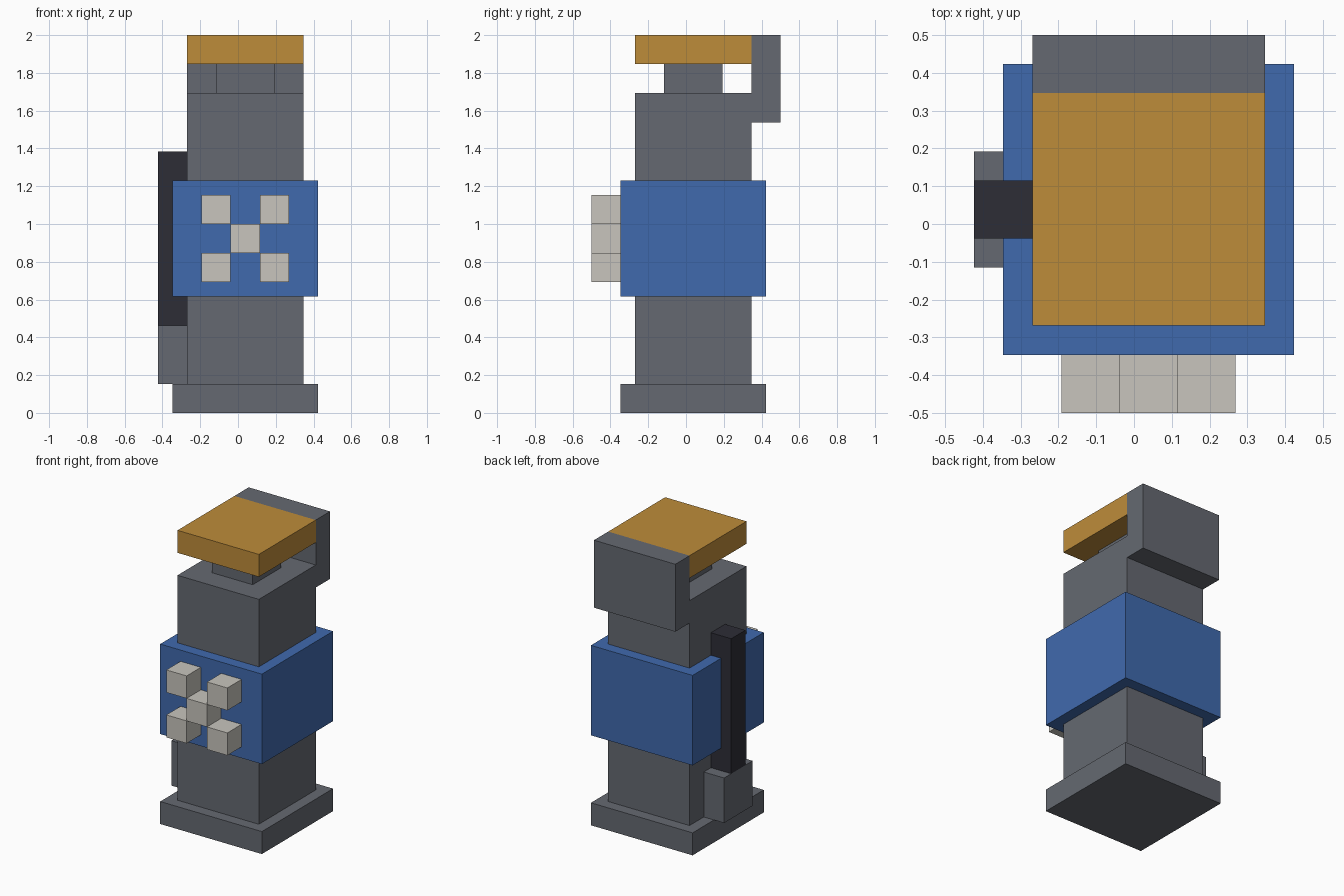
import bpy

if "Cube" in bpy.data.objects:
    bpy.data.objects.remove(bpy.data.objects["Cube"])

H = 1 / 13  # half of one block; all coordinates below are in this unit


def material(name, rgb):
    m = bpy.data.materials.new(name)
    m.diffuse_color = (*rgb, 1)
    m.use_nodes = True
    m.node_tree.nodes["Principled BSDF"].inputs["Base Color"].default_value = m.diffuse_color
    return m


grey = material("slate grey", (0.130, 0.141, 0.165))
blue = material("blue", (0.051, 0.144, 0.423))
ochre = material("ochre", (0.515, 0.262, 0.042))
black = material("blue black", (0.026, 0.026, 0.037))
cream = material("pale stone", (0.578, 0.558, 0.509))


def box(name, mat, x, y, z):
    """Axis-aligned box from (low, high) ranges."""
    bpy.ops.mesh.primitive_cube_add(size=1)
    ob = bpy.context.object
    ob.name = name
    ob.location = [sum(r) / 2 * H for r in (x, y, z)]
    ob.scale = [(r[1] - r[0]) * H for r in (x, y, z)]
    bpy.ops.object.transform_apply(location=True, scale=True)
    ob.data.materials.append(mat)


WIDE, BODY, NECK = (-4.5, 5.5), (-3.5, 4.5), (-1.5, 2.5)

# Column, from the foot up
box("base", grey, WIDE, WIDE, (0, 2))
box("body", grey, BODY, BODY, (2, 22))
box("band", blue, WIDE, WIDE, (8, 16))
box("neck", grey, NECK, NECK, (22, 24))
box("cap", ochre, BODY, BODY, (24, 26))

# Block behind the cap
box("rear_hinge", grey, BODY, (4.5, 6.5), (20, 26))

# Side strip and its holder
box("side_strip", black, (-5.5, -3.5), (-0.5, 1.5), (6, 18))
box("strip_holder", grey, (-5.5, -3.5), NECK, (2, 6))

# Cross of studs on the front
for i in (-1, 0, 1):
    for j in (-1, 0, 1):
        if abs(i) == abs(j):
            x, z = -0.5 + 2 * i, 11 + 2 * j
            box("front_stud", cream, (x, x + 2), (-6.5, -4.5), (z, z + 2))
